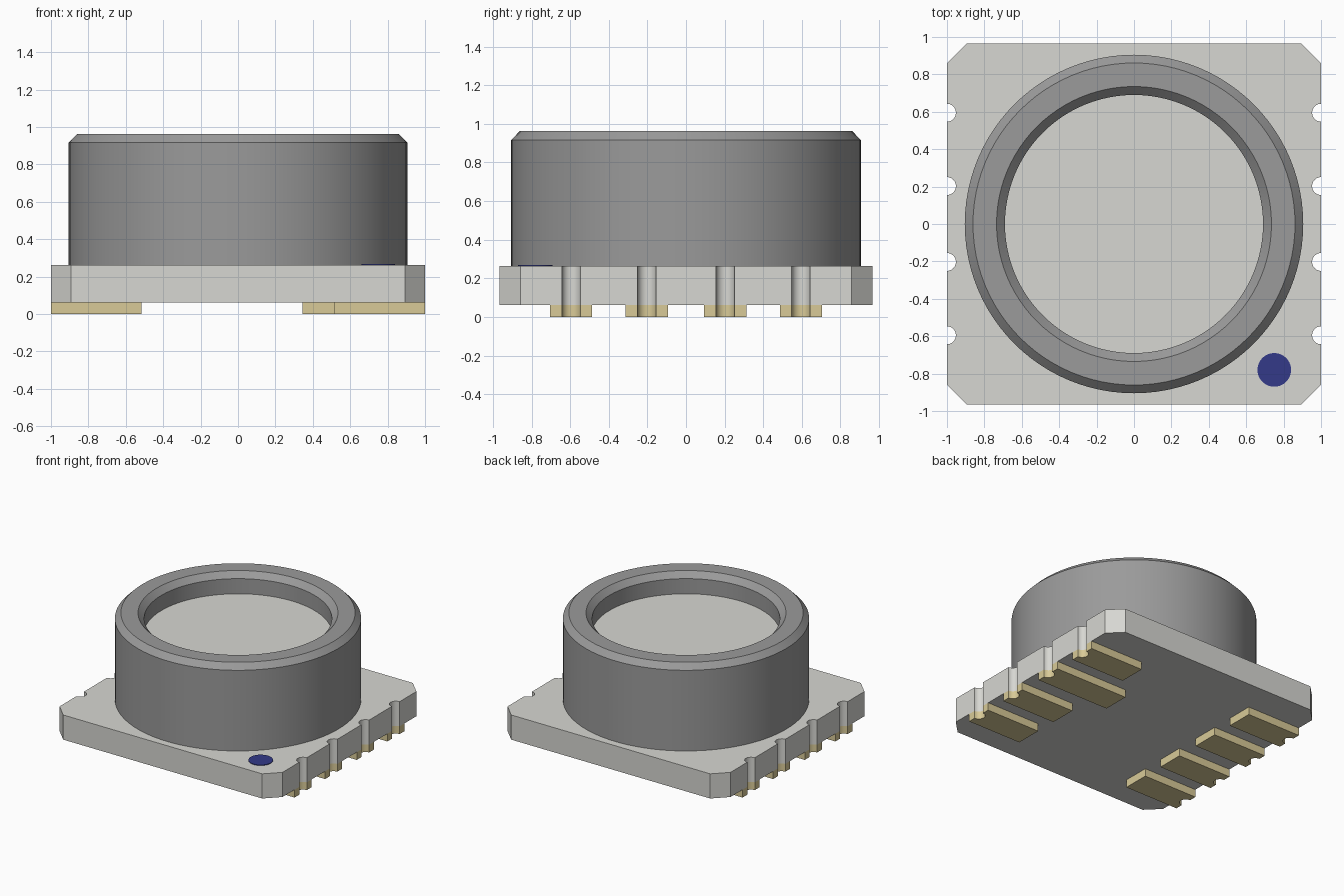
import bpy, bmesh, math

cube = bpy.data.objects.get("Cube")
if cube:
    bpy.data.objects.remove(cube, do_unlink=True)


def make_material(name, rgb):
    mat = bpy.data.materials.new(name)
    mat.use_nodes = True
    mat.diffuse_color = (*rgb, 1)
    mat.node_tree.nodes["Principled BSDF"].inputs["Base Color"].default_value = (*rgb, 1)
    return mat


CERAMIC = make_material("pale grey ceramic", (0.68, 0.68, 0.645))
METAL = make_material("grey metal", (0.325, 0.325, 0.325))
GOLD = make_material("pale gold", (0.69, 0.59, 0.31))
BLUE = make_material("dark blue ink", (0.033, 0.042, 0.25))

BOARD_Z0, BOARD_Z1 = 0.063, 0.263
HALF_X, HALF_Y, CHAMFER = 1.0, 0.965, 0.107
NOTCH_R = 0.048
PAD_YS = (-0.595, -0.203, 0.203, 0.595)
FILL_Z = 0.794
SEGMENTS = 96


def finish(name, bm, mat):
    """Turn a bmesh into a named object, smooth except at sharp edges."""
    bmesh.ops.recalc_face_normals(bm, faces=bm.faces[:])
    mesh = bpy.data.meshes.new(name)
    bm.to_mesh(mesh)
    bm.free()
    mesh.materials.append(mat)
    obj = bpy.data.objects.new(name, mesh)
    bpy.context.collection.objects.link(obj)
    bpy.ops.object.select_all(action="DESELECT")
    obj.select_set(True)
    bpy.context.view_layer.objects.active = obj
    bpy.ops.object.shade_smooth_by_angle(angle=math.radians(25))


def prism(name, outline, z0, z1, mat):
    """Extrude a flat outline from z0 up to z1."""
    bm = bmesh.new()
    face = bm.faces.new([bm.verts.new((x, y, z0)) for x, y in outline])
    top = bmesh.ops.extrude_face_region(bm, geom=[face])["geom"]
    verts = [v for v in top if isinstance(v, bmesh.types.BMVert)]
    bmesh.ops.translate(bm, verts=verts, vec=(0, 0, z1 - z0))
    finish(name, bm, mat)


def lathe_ring(name, profile, mat):
    """Revolve a closed (radius, z) profile around the z axis."""
    bm = bmesh.new()
    verts = [bm.verts.new((r, 0, z)) for r, z in profile]
    edges = [bm.edges.new((verts[i - 1], verts[i])) for i in range(len(verts))]
    bmesh.ops.spin(bm, geom=verts + edges, cent=(0, 0, 0), axis=(0, 0, 1),
                   angle=math.tau, steps=SEGMENTS, use_duplicate=False)
    bmesh.ops.remove_doubles(bm, verts=bm.verts[:], dist=1e-4)
    finish(name, bm, mat)


def circle(cx, cy, r, n):
    return [(cx + r * math.cos(math.tau * i / n), cy + r * math.sin(math.tau * i / n))
            for i in range(n)]


def notch(y, steps=12):
    """Half-round cut into the +x edge, running towards +y."""
    angles = [math.pi * (i / steps - 0.5) for i in range(steps + 1)]
    return [(HALF_X - NOTCH_R * math.cos(a), y + NOTCH_R * math.sin(a)) for a in angles]


def turned(points):
    return [(-x, -y) for x, y in points]


# Ceramic board with chamfered corners and half-round edge notches
half = [(HALF_X - CHAMFER, -HALF_Y), (HALF_X, -HALF_Y + CHAMFER)]
for y in PAD_YS:
    half += notch(y)
half += [(HALF_X, HALF_Y - CHAMFER), (HALF_X - CHAMFER, HALF_Y)]
prism("board", half + turned(half), BOARD_Z0, BOARD_Z1, CERAMIC)

# Solder pads under both notched edges, one of them longer
PAD_HALF = 0.109
for i, y in enumerate(PAD_YS):
    for side in ("left", "right"):
        inner = 0.345 if side == "left" and i == 2 else 0.517
        pad = [(inner, y - PAD_HALF), (HALF_X, y - PAD_HALF), *notch(y),
               (HALF_X, y + PAD_HALF), (inner, y + PAD_HALF)]
        prism(f"{side}_pad_{i + 1}", pad if side == "left" else turned(pad),
              0, BOARD_Z0, GOLD)

# Round metal housing, its rim chamfered outside and inside
lathe_ring("housing", [(0.905, BOARD_Z1), (0.905, 0.917), (0.861, 0.962),
                       (0.735, 0.962), (0.69, 0.917), (0.69, BOARD_Z1)], METAL)

# Filling inside the housing
prism("gel_fill", circle(0, 0, 0.69, SEGMENTS), BOARD_Z1, FILL_Z, CERAMIC)

# Orientation mark on the board corner
prism("corner_mark", circle(0.75, -0.78, 0.09, 40), BOARD_Z1, BOARD_Z1 + 0.005, BLUE)
